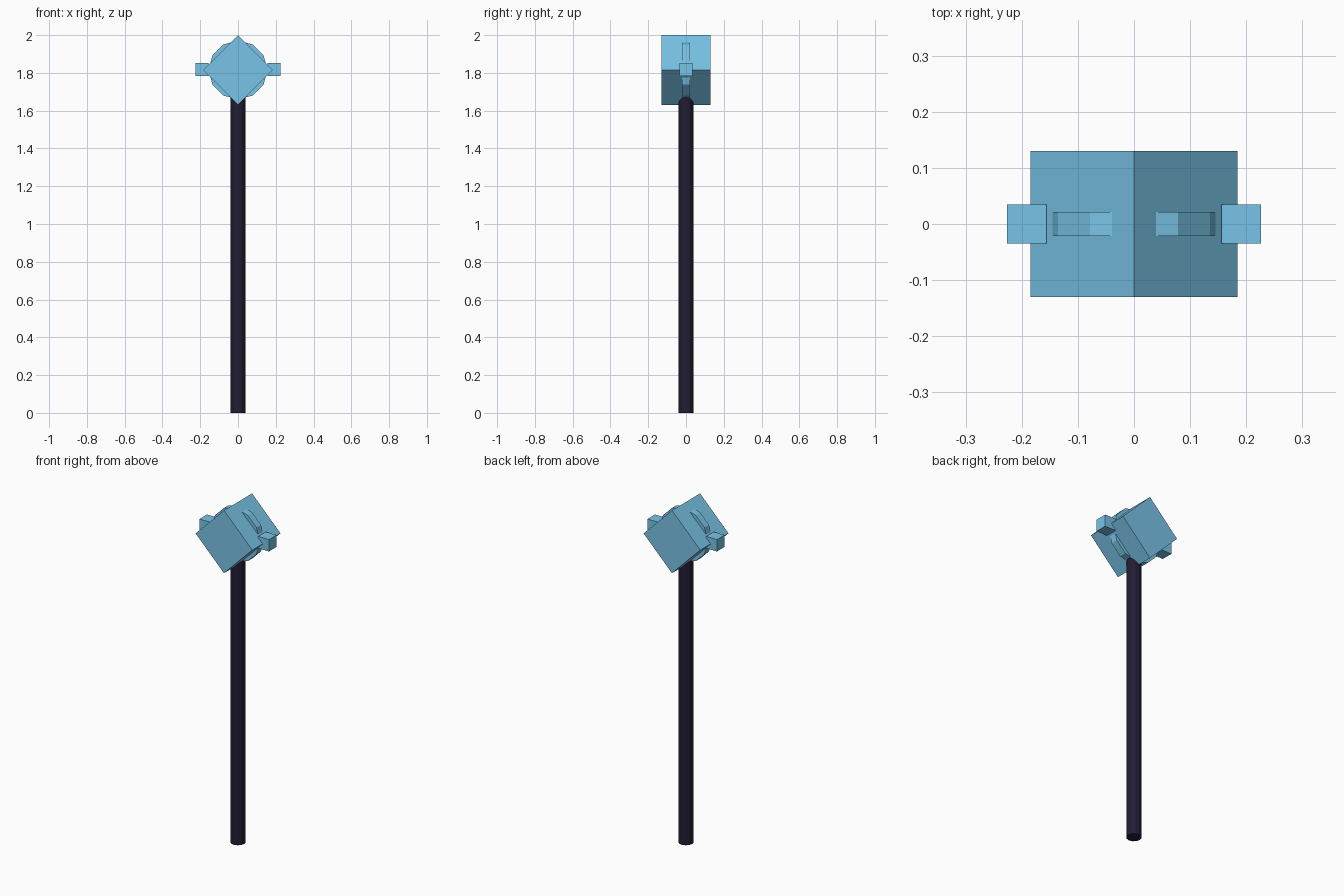
import bpy
from math import radians

if "Cube" in bpy.data.objects:
    bpy.data.objects.remove(bpy.data.objects["Cube"])

HEAD_Z = 1.8154   # centre height of the hammer-like head
SIDE = 0.261      # edge of the main cube


def material(name, rgb):
    m = bpy.data.materials.new(name)
    m.diffuse_color = (*rgb, 1)
    m.use_nodes = True
    m.node_tree.nodes["Principled BSDF"].inputs["Base Color"].default_value = m.diffuse_color
    return m


blue = material("crystal_blue", (0.19, 0.55, 0.80))
dark = material("dark_wood", (0.016, 0.012, 0.032))


def finish(name, mat):
    ob = bpy.context.object
    ob.name = name
    ob.data.materials.append(mat)
    return ob


def cube(name, size, loc, mat, rot=(0, 0, 0)):
    bpy.ops.mesh.primitive_cube_add(size=size, location=loc, rotation=rot)
    return finish(name, mat)


def cylinder(name, sides, radius, depth, loc, mat, rot=(0, 0, 0)):
    bpy.ops.mesh.primitive_cylinder_add(vertices=sides, radius=radius, depth=depth,
                                        location=loc, rotation=rot)
    return finish(name, mat)


# Shaft, its top buried in the head
cylinder("shaft", 12, 0.041, 1.71, (0, 0, 0.855), dark)

# Main cube standing on its edge
cube("head_cube", SIDE, (0, 0, HEAD_Z), blue, (0, radians(45), 0))

# Twelve-sided band that breaks through the four slanted faces
cylinder("head_band", 12, 0.156, 0.042, (0, 0, HEAD_Z), blue, (radians(90), 0, 0))

# Small cubes on the left and right corners
for side, label in ((-1, "left"), (1, "right")):
    cube(label + "_corner_cube", 0.07, (side * 0.191, 0, HEAD_Z + 0.002), blue)
